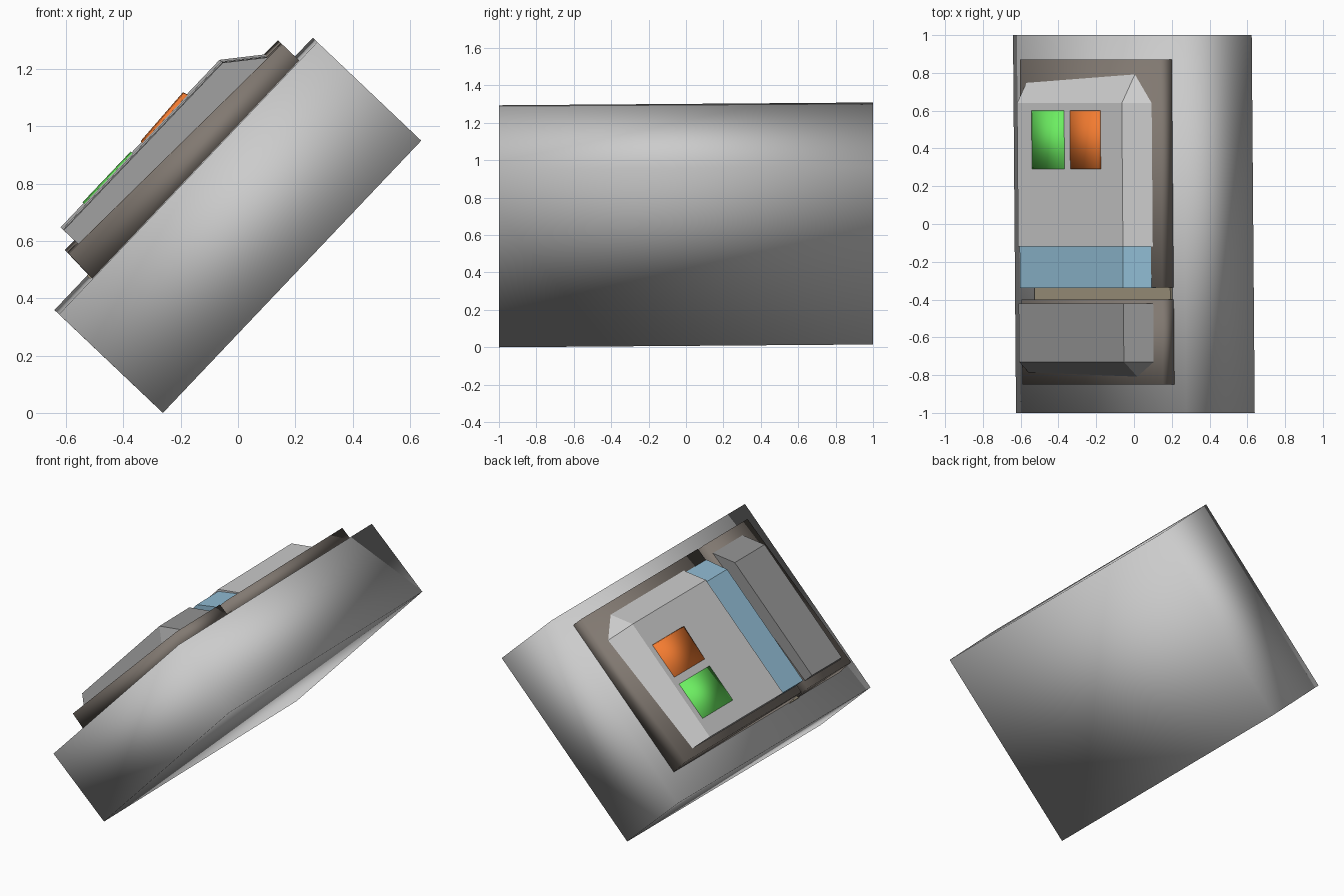
import bpy, bmesh
from mathutils import Vector

if "Cube" in bpy.data.objects:
    bpy.data.objects.remove(bpy.data.objects["Cube"])

# Tilted working frame: u along the slope, v front to back, n out of the slab
ORIGIN = Vector((-0.6325, 0, 0.3515))
U = Vector((0.688, 0, 0.725))
V = Vector((-0.008, 1, 0.0075))
N = Vector((-0.725, 0, 0.688))


def material(name, rgb):
    m = bpy.data.materials.new(name)
    m.diffuse_color = (*rgb, 1)
    m.use_nodes = True
    m.node_tree.nodes["Principled BSDF"].inputs["Base Color"].default_value = m.diffuse_color
    return m


def solid(name, points, mat=None, smooth=False):
    """Convex solid through (u, v, n) points."""
    bm = bmesh.new()
    for u, v, n in points:
        bm.verts.new(ORIGIN + U * u + V * v + N * n)
    bmesh.ops.convex_hull(bm, input=bm.verts)
    bmesh.ops.dissolve_limit(bm, angle_limit=0.01, verts=bm.verts, edges=bm.edges)
    bmesh.ops.recalc_face_normals(bm, faces=bm.faces)
    for f in bm.faces:
        f.smooth = smooth
    me = bpy.data.meshes.new(name)
    bm.to_mesh(me)
    bm.free()
    ob = bpy.data.objects.new(name, me)
    bpy.context.collection.objects.link(ob)
    if mat:
        me.materials.append(mat)
    return ob


def prism(name, profile, v0, v1, mat=None, smooth=False):
    """Extrude a (u, n) profile from v0 to v1."""
    return solid(name, [(u, v, n) for u, n in profile for v in (v0, v1)], mat, smooth)


def rect(u0, u1, n0, n1):
    return [(u0, n0), (u1, n0), (u1, n1), (u0, n1)]


def cover(name, v_in, v_top, v_end, mat=None):
    """Raised block bevelled on its upper side and outer end."""
    lo, hi = 0.075, 0.187
    pts = [(u, v, n) for v in (v_in, v_top)
           for u, n in ((0.224, lo), (0.224, hi), (1.03, hi), (1.165, lo))]
    pts += [(0.224, v_end, lo), (1.03, v_end, lo)]
    return solid(name, pts, mat)


brown = material("dark_brown_grey", (0.22, 0.19, 0.165))
tan = material("tan", (0.36, 0.31, 0.22))
dark = material("dark_grey", (0.3, 0.3, 0.3))
blue = material("blue", (0.28, 0.5, 0.65))
green = material("green", (0.15, 0.85, 0.12))
orange = material("orange", (0.9, 0.2, 0.03))

# Tilted base slab
prism("base_slab", rect(0, 1.31, -0.5, 0), -1, 1, smooth=True)

# Wedge-shaped backing plates and the bar in the gap between them
wedge = [(0.17, -0.01), (1.22, -0.01), (1.22, 0.083), (0.177, 0.12)]
prism("upper_backing_plate", wedge, -0.335, 0.87, brown, True)
prism("lower_backing_plate", wedge, -0.85, -0.40, brown, True)
prism("gap_bar", rect(0.165, 1.21, -0.01, 0.015), -0.41, -0.325, tan)

# Raised covers
cover("upper_cover", -0.12, 0.64, 0.815)
cover("lower_cover", -0.42, -0.73, -0.82, dark)

# Coloured band closing the upper cover
band = [(0.226, 0.07), (0.226, 0.178), (1.02, 0.178), (1.16, 0.07)]
prism("colour_band", band, -0.34, -0.12, blue)

# Buttons
prism("green_button", rect(0.34, 0.585, 0.17, 0.192), 0.29, 0.6, green, True)
prism("orange_button", [(0.63, 0.17), (0.87, 0.17), (0.86, 0.202), (0.635, 0.192)],
      0.29, 0.6, orange, True)
